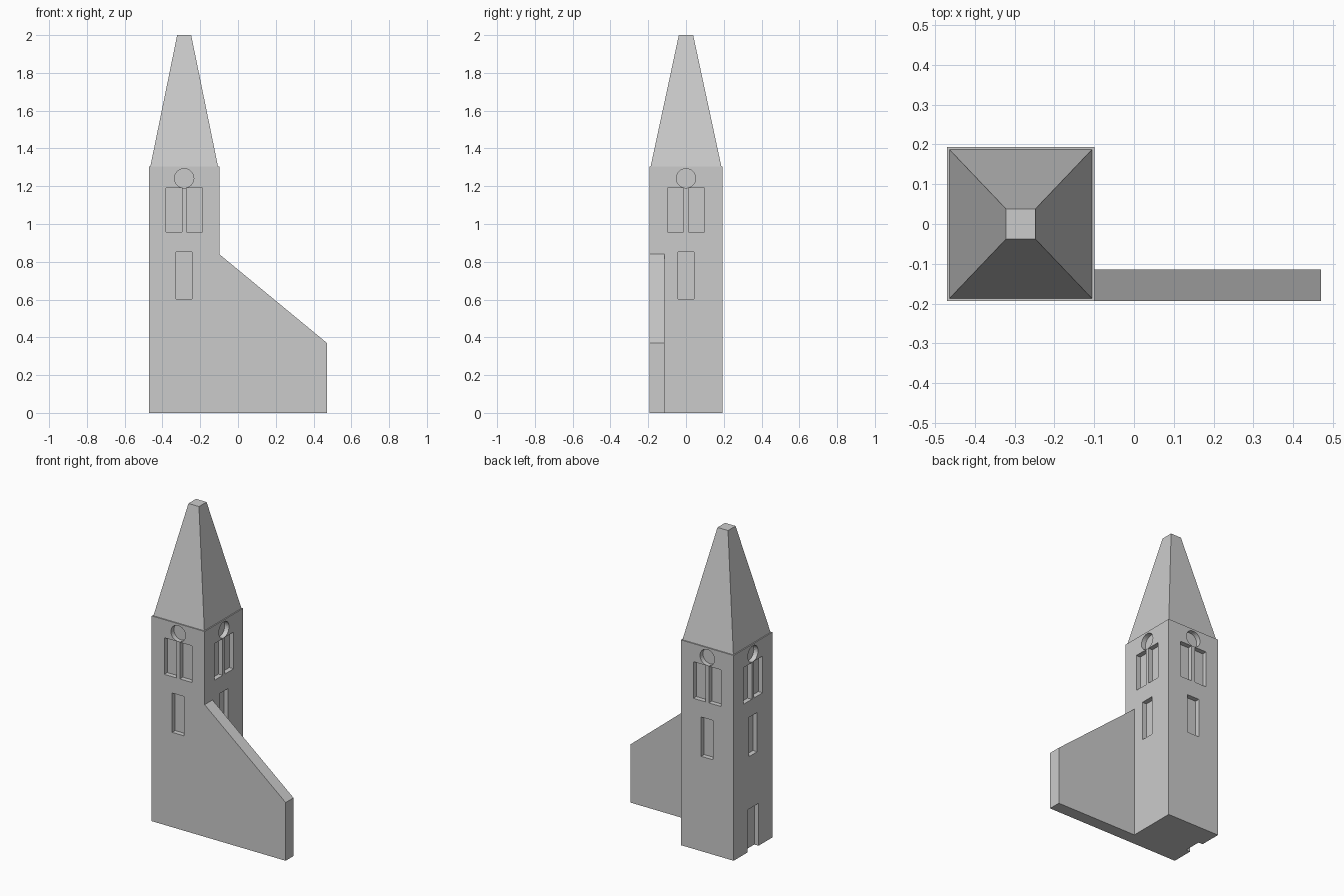
import bpy, bmesh, math
from mathutils import Matrix, Vector

if "Cube" in bpy.data.objects:
    bpy.data.objects.remove(bpy.data.objects["Cube"])

CX = -0.285                  # tower centre in x
HX, HY = 0.186, 0.194        # tower half widths
EAVE, DEPTH = 1.305, 0.03    # wall height, recess depth

stone = bpy.data.materials.new("grey stone")
stone.diffuse_color = (0.6, 0.6, 0.6, 1)
stone.use_nodes = True
stone.node_tree.nodes["Principled BSDF"].inputs["Base Color"].default_value = stone.diffuse_color


def finish(name, bm):
    bmesh.ops.recalc_face_normals(bm, faces=bm.faces)
    me = bpy.data.meshes.new(name)
    bm.to_mesh(me)
    bm.free()
    me.materials.append(stone)
    ob = bpy.data.objects.new(name, me)
    bpy.context.collection.objects.link(ob)
    return ob


def prism(bm, outline, direction):
    """Extrude a flat outline along a direction."""
    face = bm.faces.new([bm.verts.new(p) for p in outline])
    out = bmesh.ops.extrude_face_region(bm, geom=[face])
    verts = [v for v in out["geom"] if isinstance(v, bmesh.types.BMVert)]
    bmesh.ops.translate(bm, verts=verts, vec=direction)


def rect(hx, hy, z):
    return [(CX + sx * hx, sy * hy, z) for sx, sy in ((-1, -1), (1, -1), (1, 1), (-1, 1))]


# Square tower
bm = bmesh.new()
prism(bm, rect(HX, HY, 0), (0, 0, EAVE))
tower = finish("tower", bm)

# Tapered spire with a flat tip
bm = bmesh.new()
low = [bm.verts.new(p) for p in rect(0.179, 0.187, EAVE)]
top = [bm.verts.new(p) for p in rect(0.037, 0.038, 2.0)]
bm.faces.new(low)
bm.faces.new(top)
for i in range(4):
    j = (i + 1) % 4
    bm.faces.new((low[i], low[j], top[j], top[i]))
finish("spire", bm)

# Sloping wall beside the tower, flush with its front
bm = bmesh.new()
x0 = CX + HX
prism(bm, [(x0, -HY, 0), (0.471, -HY, 0), (0.471, -HY, 0.37), (x0, -HY, 0.84)], (0, 0.079, 0))
finish("sloping_wall", bm)

# Recessed openings: outlines as (sideways, height), repeated on each side
def box(a, b, z0, z1):
    return [(a, z0), (b, z0), (b, z1), (a, z1)]

circle = [(0.051 * math.cos(t), 1.242 + 0.051 * math.sin(t))
          for t in (2 * math.pi * i / 32 for i in range(32))]
windows = [box(-0.097, -0.012, 0.957, 1.19), box(0.012, 0.097, 0.957, 1.19),
           box(-0.042, 0.042, 0.603, 0.853), circle]
door = box(-0.056, 0.056, -0.05, 0.27)

bm = bmesh.new()
for side in range(4):        # front, right, back, left
    turn = Matrix.Rotation(side * math.pi / 2, 3, 'Z')
    reach = HX if side % 2 else HY
    for shape in windows + ([door] if side == 3 else []):
        pts = [turn @ Vector((u, -reach + DEPTH, z)) + Vector((CX, 0, 0)) for u, z in shape]
        prism(bm, pts, turn @ Vector((0, -DEPTH - 0.05, 0)))
cutter = finish("opening_cutter", bm)
cutter.hide_render = True
cutter.display_type = 'WIRE'

cut = tower.modifiers.new("openings", 'BOOLEAN')
cut.operation = 'DIFFERENCE'
cut.solver = 'EXACT'
cut.object = cutter
